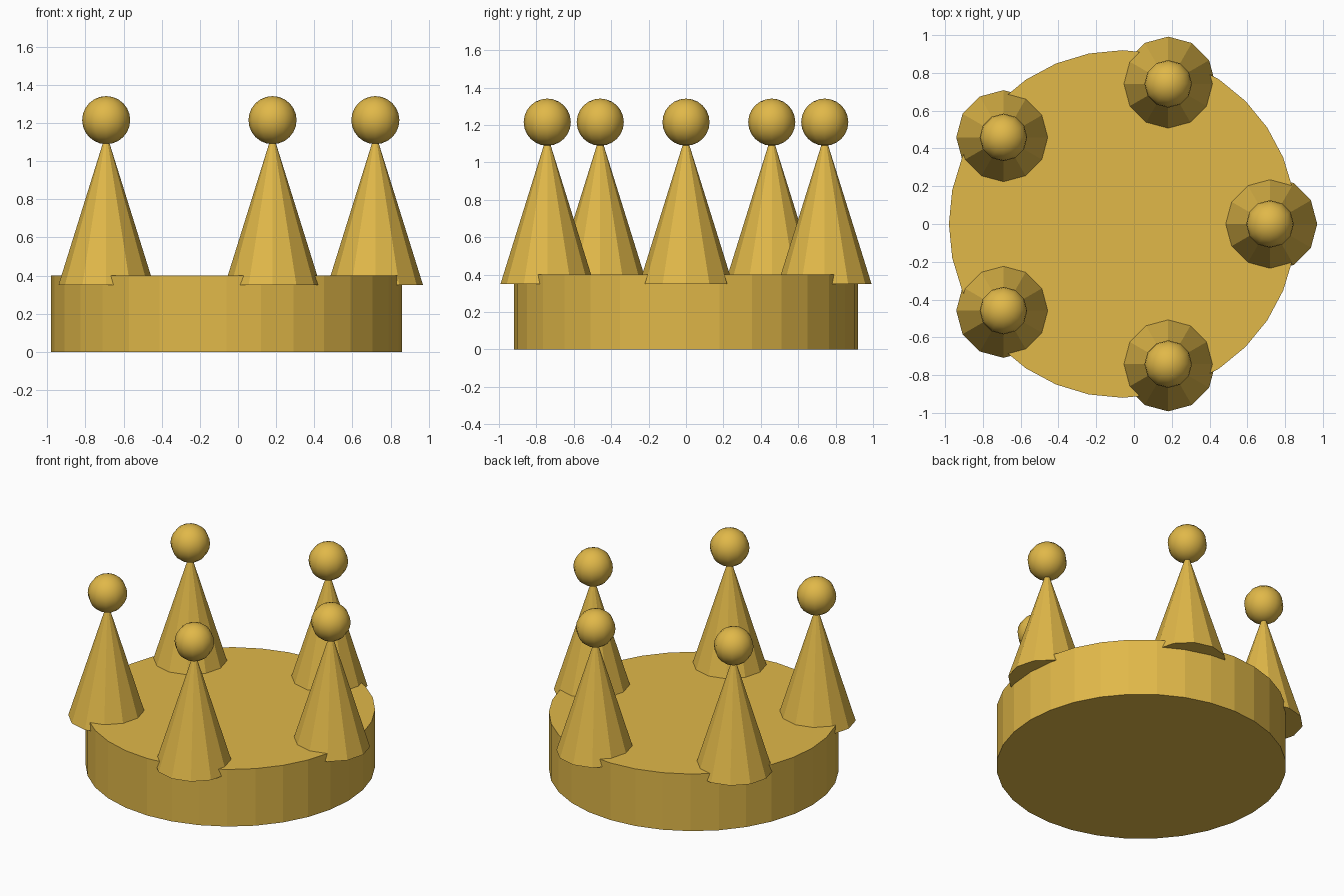
import bpy
from math import cos, sin, tau

cube = bpy.data.objects.get("Cube")
if cube:
    bpy.data.objects.remove(cube, do_unlink=True)

gold = bpy.data.materials.new("gold")
gold.use_nodes = True
gold.diffuse_color = (0.75, 0.48, 0.066, 1)
gold.node_tree.nodes["Principled BSDF"].inputs["Base Color"].default_value = gold.diffuse_color

CENTRE_X = -0.06
RING_RADIUS = 0.78
SPIKES = 5


def finish(name):
    obj = bpy.context.object
    obj.name = name
    obj.data.materials.append(gold)
    return obj


# Solid round band
bpy.ops.mesh.primitive_cylinder_add(vertices=32, radius=0.92, depth=0.4,
                                    location=(CENTRE_X, 0, 0.2))
finish("band")

# Ring of faceted spikes, each topped with a smooth ball
for i in range(SPIKES):
    angle = tau * i / SPIKES
    x = CENTRE_X + RING_RADIUS * cos(angle)
    y = RING_RADIUS * sin(angle)
    bpy.ops.mesh.primitive_cone_add(vertices=12, radius1=0.25, radius2=0,
                                    depth=0.8, location=(x, y, 0.75))
    finish(f"spike_{i + 1}")
    bpy.ops.mesh.primitive_uv_sphere_add(segments=12, ring_count=12, radius=0.126,
                                         location=(x, y, 1.215))
    finish(f"spike_ball_{i + 1}")
    bpy.ops.object.shade_smooth()
